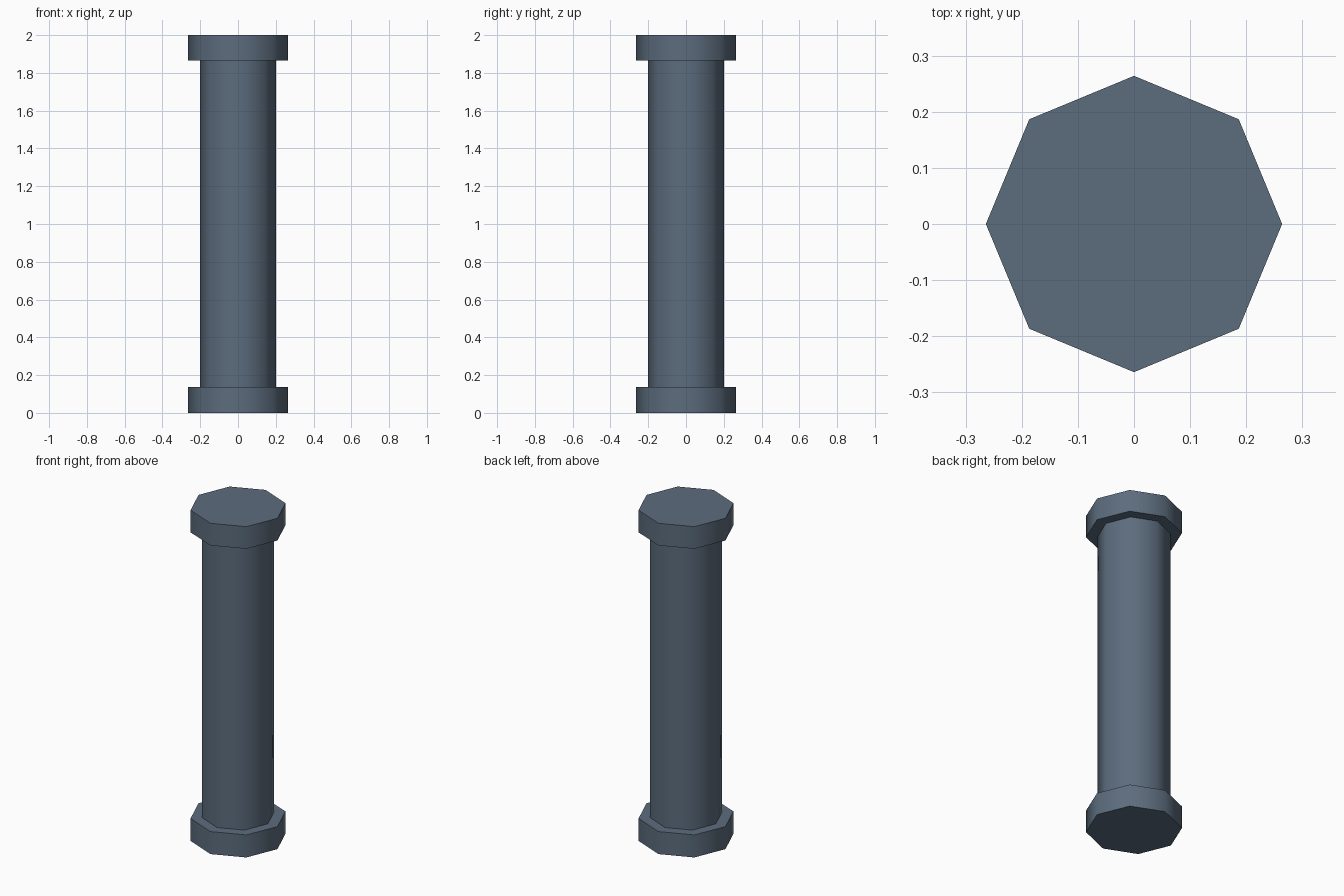
import bpy, math

if "Cube" in bpy.data.objects:
    bpy.data.objects.remove(bpy.data.objects["Cube"])

steel = bpy.data.materials.new("slate blue")
steel.diffuse_color = (0.107, 0.15, 0.205, 1)
steel.use_nodes = True
steel.node_tree.nodes["Principled BSDF"].inputs["Base Color"].default_value = steel.diffuse_color


def octagon(name, radius, z0, z1):
    """Eight-sided prism with corners on the x and y axes."""
    bpy.ops.mesh.primitive_cylinder_add(vertices=8, radius=radius, depth=z1 - z0,
                                        location=(0, 0, (z0 + z1) / 2))
    ob = bpy.context.object
    ob.name = name
    ob.data.materials.append(steel)
    # rounded shading around the sides, crisp rims
    bpy.ops.object.shade_smooth_by_angle(angle=math.radians(60))
    return ob


octagon("base_collar", 0.264, 0, 0.136)
octagon("shaft", 0.2, 0.136, 1.866)
octagon("top_collar", 0.264, 1.866, 2)
